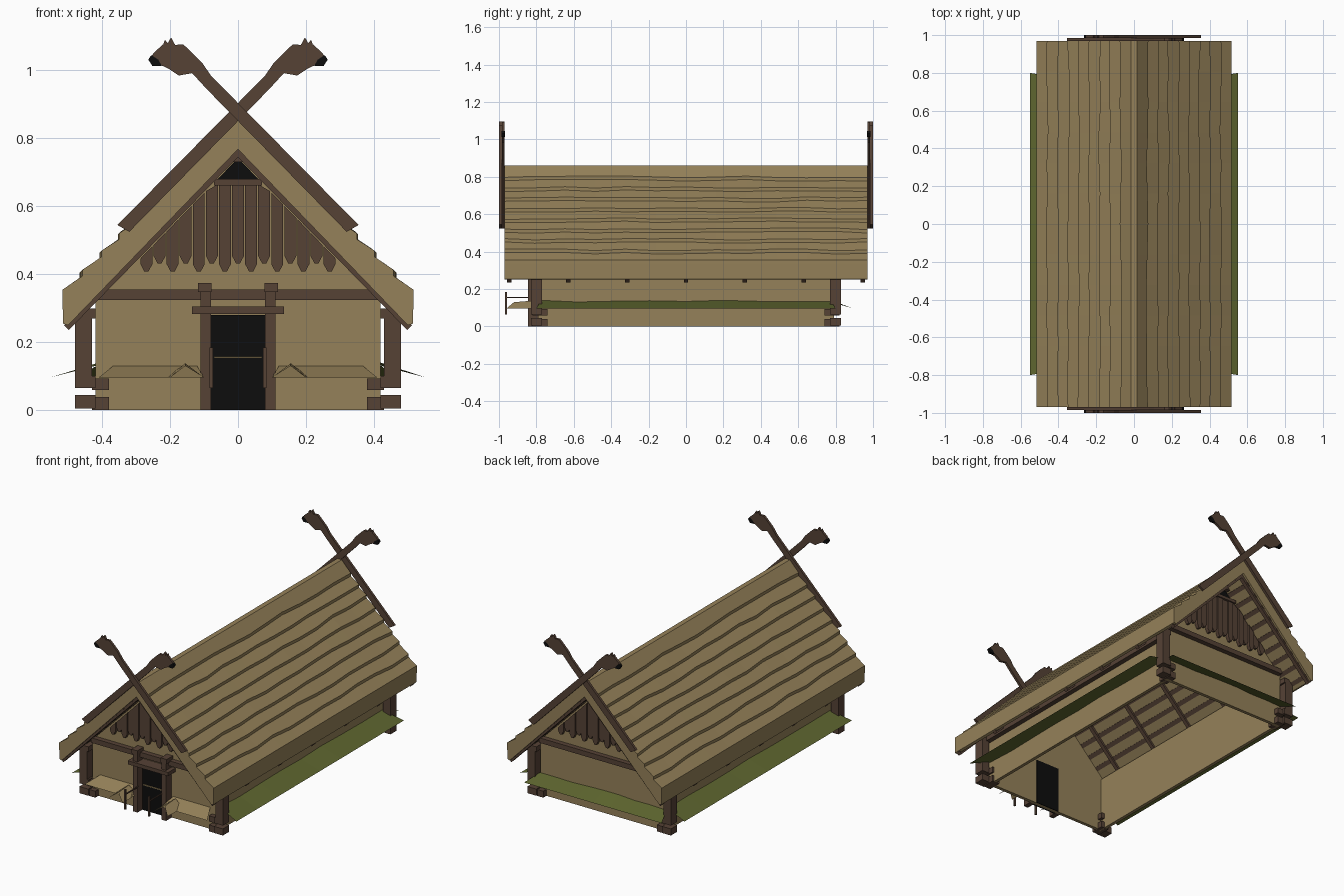
import bpy, bmesh, math, random
from mathutils import Vector

random.seed(4)
if "Cube" in bpy.data.objects:
    bpy.data.objects.remove(bpy.data.objects["Cube"], do_unlink=True)


def material(name, rgb):
    m = bpy.data.materials.new(name)
    m.use_nodes = True
    m.diffuse_color = (*rgb, 1)
    m.node_tree.nodes["Principled BSDF"].inputs["Base Color"].default_value = (*rgb, 1)
    return m


TAN = material("straw tan", (0.30, 0.22, 0.10))
BROWN = material("dark timber", (0.092, 0.054, 0.036))
BLACK = material("black", (0.004, 0.004, 0.004))
GREEN = material("grass green", (0.11, 0.13, 0.028))


def finish(name, bm, mat, *more):
    bmesh.ops.recalc_face_normals(bm, faces=bm.faces)
    me = bpy.data.meshes.new(name)
    bm.to_mesh(me)
    bm.free()
    for m in (mat, *more):
        me.materials.append(m)
    ob = bpy.data.objects.new(name, me)
    bpy.context.collection.objects.link(ob)
    return ob


def loft(name, rings, mat):
    """Closed solid through a row of matching rings."""
    bm = bmesh.new()
    rows = [[bm.verts.new(p) for p in r] for r in rings]
    n = len(rows[0])
    for a, b in zip(rows, rows[1:]):
        for i in range(n):
            j = (i + 1) % n
            bm.faces.new((a[i], a[j], b[j], b[i]))
    bm.faces.new(rows[0])
    bm.faces.new(rows[-1])
    return finish(name, bm, mat)


def prism(name, pts, y0, y1, mat):
    return loft(name, [[(x, y, z) for x, z in pts] for y in (y0, y1)], mat)


def box(name, x0, x1, y0, y1, z0, z1, mat):
    return prism(name, [(x0, z0), (x1, z0), (x1, z1), (x0, z1)], y0, y1, mat)


def sheet(name, inner, outer, mat):
    """Sloping ground strip between two edges."""
    bm = bmesh.new()
    a = [bm.verts.new(p) for p in inner]
    b = [bm.verts.new(p) for p in outer]
    for i in range(len(a) - 1):
        bm.faces.new((a[i], a[i + 1], b[i + 1], b[i]))
    return finish(name, bm, mat)


# Thatched roof: stepped courses with wavy lips
def roof_side():
    pts = [(0.015, 0.86)]
    for i in range(9):
        wave = random.uniform(-0.005, 0.005) if i < 8 else 0
        z = 0.80 - i * 0.0557 + wave
        pts += [(0.871 - z, z), (0.871 - z, z - 0.018)]
    return pts + [(0.515, 0.255), (0.50, 0.25)]


rings = []
for k in range(13):
    y = -0.97 + 1.94 * k / 12
    side = roof_side()
    ring = side + [(0, 0.768)] + [(-x, z) for x, z in reversed(side)]
    rings.append([(x, y, z) for x, z in ring])
loft("thatch_roof", rings, TAN)

# Rafters and battens under the thatch
for k in range(7):
    y = (k - 3) * 0.315
    for s in (-1, 1):
        prism("rafter", [(0, 0.77), (s * 0.512, 0.25), (s * 0.498, 0.236), (0, 0.745)],
              y - 0.012, y + 0.012, BROWN)
for k in range(9):
    x = 0.04 + k * 0.054
    z = 0.763 - x * 1.02
    for s in (-1, 1):
        prism("batten", [(s * x, z + 0.01), (s * (x + 0.018), z - 0.008),
                         (s * (x + 0.012), z - 0.016), (s * (x - 0.006), z + 0.002)],
              -0.96, 0.96, BROWN)

# Walls, open underneath
for s in (-1, 1):
    box("side_wall", s * 0.40, s * 0.42, -0.79, 0.79, 0, 0.33, TAN)
    prism("gable_wall", [(-0.42, 0), (0.42, 0), (0.42, 0.33), (0, 0.755), (-0.42, 0.33)],
          s * 0.77, s * 0.79, TAN)
    box("wall_plate", s * 0.42, s * 0.45, -0.83, 0.83, 0.27, 0.30, BROWN)
    box("tie_beam", -0.41, 0.41, s * 0.79, s * 0.82, 0.325, 0.355, BROWN)

# Corner posts on crossed log ends
for sx in (-1, 1):
    for sy in (-1, 1):
        box("corner_post", sx * 0.43, sx * 0.48, sy * 0.77, sy * 0.83, 0.10, 0.30, BROWN)
        for z0, z1 in ((0.005, 0.045), (0.065, 0.10)):
            box("log_end", sx * 0.42, sx * 0.48, sy * 0.77, sy * 0.83, z0, z1, BROWN)
            box("log_end_across", sx * 0.38, sx * 0.43, sy * 0.74, sy * 0.82,
                z0 - 0.005, z1 - 0.006, BROWN)

# Gable cladding: hanging pointed boards and a smoke hole
for s in (-1, 1):
    for i in range(-7, 8):
        x, w = i * 0.0385, 0.0175
        low = 0.408 if i % 2 else 0.432
        top = [min(0.665, 0.742 - abs(x + d) * 1.03) for d in (w, -w)]
        depth = 0.812 if i % 2 else 0.806
        prism("gable_board", [(x - w, low + 0.022), (x - 0.006, low), (x + 0.006, low),
                              (x + w, low + 0.022), (x + w, top[0]), (x - w, top[1])],
              s * 0.791, s * depth, BROWN)
    box("smoke_hole_sill", -0.07, 0.07, s * 0.79, s * 0.82, 0.662, 0.68, BROWN)
    prism("smoke_hole", [(-0.06, 0.68), (0.06, 0.68), (0, 0.742)], s * 0.79, s * 0.797, BLACK)
    prism("peak_block", [(-0.025, 0.73), (0.025, 0.73), (0, 0.757)], s * 0.79, s * 0.82, BROWN)

# Crossed barge boards ending in carved animal heads
BARGE = [(-0.355, 0.545), (-0.32, 0.525), (0.09, 0.943), (0.135, 0.992), (0.174, 0.985),
         (0.206, 1.006), (0.226, 1.015), (0.25, 1.015), (0.262, 1.032), (0.247, 1.053),
         (0.22, 1.077), (0.215, 1.09), (0.207, 1.08), (0.197, 1.097), (0.185, 1.075),
         (0.162, 1.077), (0.145, 1.062), (0.105, 1.022), (0.08, 0.985)]
MUZZLE = [(0.224, 1.013), (0.252, 1.013), (0.264, 1.032), (0.255, 1.045), (0.235, 1.032)]
for s in (-1, 1):
    for flip in (-1, 1):
        outer = 1.0 if flip == -1 else 0.985
        for name, pts, grow, mat in (("barge_board", BARGE, 0, BROWN),
                                     ("carved_muzzle", MUZZLE, 0.001, BLACK)):
            prism(name, [(flip * x, z) for x, z in pts],
                  s * (outer - 0.015 - grow), s * min(outer + grow, 1.0005), mat)

# Doorway
box("door_opening", -0.08, 0.08, -0.80, -0.765, 0, 0.28, BLACK)
box("door_lintel", -0.135, 0.135, -0.86, -0.79, 0.283, 0.305, BROWN)
box("door_bar", -0.07, 0.07, -0.806, -0.80, 0.153, 0.158, TAN)
for s in (-1, 1):
    box("door_post", s * 0.08, s * 0.11, -0.845, -0.79, 0, 0.35, BROWN)
    box("door_post_cap", s * 0.078, s * 0.118, -0.85, -0.79, 0.348, 0.375, BROWN)
    box("rail_post", s * 0.074, s * 0.084, -0.967, -0.957, 0.065, 0.185, BROWN)
    box("hand_rail", s * 0.076, s * 0.082, -0.962, -0.84, 0.152, 0.158, BROWN)

# Ground banks: grass at the sides and back, bare earth at the front
N = 8
for s in (-1, 1):
    ys = [-0.8 + 1.6 * k / N for k in range(N + 1)]
    sheet("side_grass", [(s * 0.42, y * 0.97, 0.135 + random.uniform(-0.005, 0.005)) for y in ys],
          [(s * 0.55, y, 0.097) for y in ys], GREEN)
    xs = [0.10, 0.20, 0.30, 0.41]
    sheet("front_earth", [(s * (0.12 + (x - 0.1) * 0.8), -0.79, 0.13) for x in xs],
          [(s * x, -0.88, 0.096) for x in xs], TAN)
    sheet("path_earth", [(s * 0.155, -0.82, 0.138), (s * 0.155, -0.92, 0.13)],
          [(s * 0.10, -0.82, 0.096), (s * 0.10, -0.96, 0.096)], TAN)
    sheet("path_earth_outer", [(s * 0.155, -0.82, 0.138), (s * 0.155, -0.92, 0.13)],
          [(s * 0.21, -0.82, 0.096), (s * 0.20, -0.96, 0.096)], TAN)
xs = [-0.46 + 0.92 * k / N for k in range(N + 1)]
sheet("back_grass", [(x * 0.92, 0.79, 0.132 + random.uniform(-0.005, 0.005)) for x in xs],
      [(x, 0.89, 0.097) for x in xs], GREEN)
